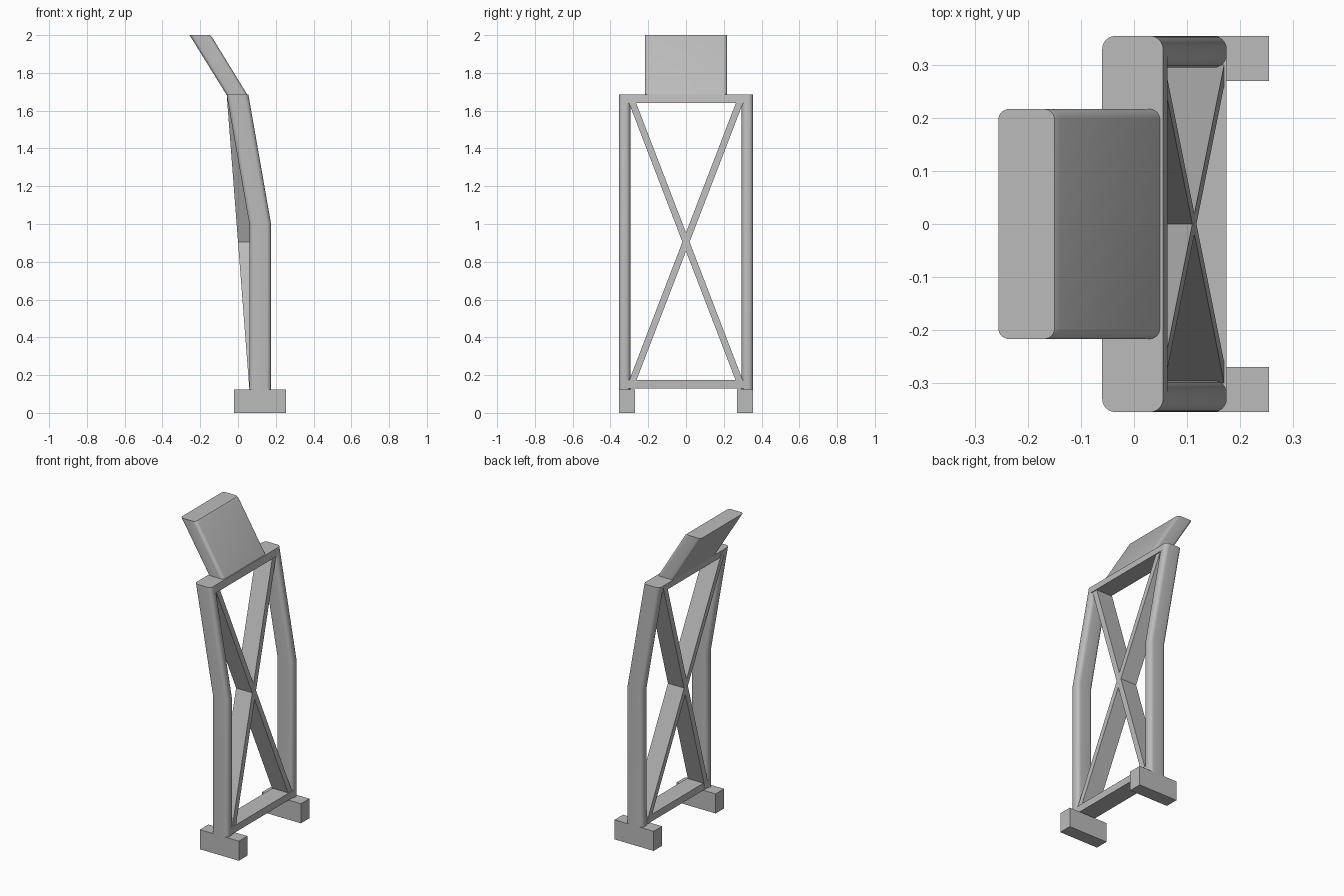
import bpy, bmesh, math

cube = bpy.data.objects.get("Cube")
if cube:
    bpy.data.objects.remove(cube, do_unlink=True)

grey = bpy.data.materials.new("plain grey")
grey.use_nodes = True
colour = (0.5, 0.5, 0.5, 1)
grey.diffuse_color = colour
grey.node_tree.nodes["Principled BSDF"].inputs["Base Color"].default_value = colour


def section(x0, x1, y0, y1, radius, steps=6):
    """Horizontal outline of a box with rounded corners."""
    if radius == 0:
        return [(x0, y0), (x1, y0), (x1, y1), (x0, y1)]
    centres = [(x1 - radius, y1 - radius), (x0 + radius, y1 - radius),
               (x0 + radius, y0 + radius), (x1 - radius, y0 + radius)]
    points = []
    for quarter, (cx, cy) in enumerate(centres):
        for i in range(steps + 1):
            a = (quarter + i / steps) * math.pi / 2
            points.append((cx + radius * math.cos(a), cy + radius * math.sin(a)))
    return points


def loft(name, levels, radius=0):
    """Skin a solid through levels of (z, x0, x1, y0, y1)."""
    bm = bmesh.new()
    rings = [[bm.verts.new((x, y, z)) for x, y in section(*box, radius)]
             for z, *box in levels]
    count = len(rings[0])
    for low, high in zip(rings, rings[1:]):
        for i in range(count):
            j = (i + 1) % count
            bm.faces.new((low[i], low[j], high[j], high[i]))
    bm.faces.new(rings[0][::-1])
    bm.faces.new(rings[-1])
    bmesh.ops.recalc_face_normals(bm, faces=bm.faces)
    mesh = bpy.data.meshes.new(name)
    bm.to_mesh(mesh)
    bm.free()
    obj = bpy.data.objects.new(name, mesh)
    bpy.context.collection.objects.link(obj)
    mesh.materials.append(grey)
    if radius:
        bpy.ops.object.select_all(action="DESELECT")
        obj.select_set(True)
        bpy.context.view_layer.objects.active = obj
        bpy.ops.object.shade_smooth_by_angle(angle=math.radians(25))
    return obj


BASE, BEND, TOP = 0.125, 1.0, 1.685
BACK, FRONT, LEAN, BAR = 0.06, 0.175, 0.12, 0.045


def post_shift(z):
    return -LEAN * max(0, z - BEND) / (TOP - BEND)


# Feet and bent side posts
for side, label in ((1, "back"), (-1, "front")):
    def span(inner, outer):
        return sorted((side * inner, side * outer))
    foot = span(0.27, 0.355)
    loft(f"{label}_foot", [(0, -0.02, 0.255, *foot), (BASE, -0.02, 0.255, *foot)])
    loft(f"{label}_post", [(z, BACK + post_shift(z), FRONT + post_shift(z),
                            *span(0.295, 0.355)) for z in (BASE, BEND, TOP)], 0.025)

# Horizontal bars between the posts
for name, z in (("lower_bar", BASE + 0.005), ("upper_bar", TOP - BAR)):
    loft(name, [(h, BACK + post_shift(h), FRONT + post_shift(h), -0.32, 0.32)
                for h in (z, z + BAR)])

# Crossed braces, leaning straight from the lower bar to the upper bar
CROSS, SLOPE, HALF = 0.905, 2.6, 0.019
for side, label in ((1, "rising"), (-1, "falling")):
    levels = []
    for z in (BASE + 0.01, TOP - 0.005):
        shift = -LEAN * (z - BASE) / (TOP - BASE)
        y = side * (z - CROSS) / SLOPE
        levels.append((z, BACK + shift, FRONT + shift - 0.001, y - HALF, y + HALF))
    loft(f"{label}_brace", levels)

# Tilted head panel with a softened upper edge
loft("head_panel", [(TOP - 0.01, -0.055, 0.055, -0.217, 0.217),
                    (1.99, -0.25, -0.138, -0.217, 0.217),
                    (2.0, -0.256, -0.15, -0.217, 0.217)], 0.02)
